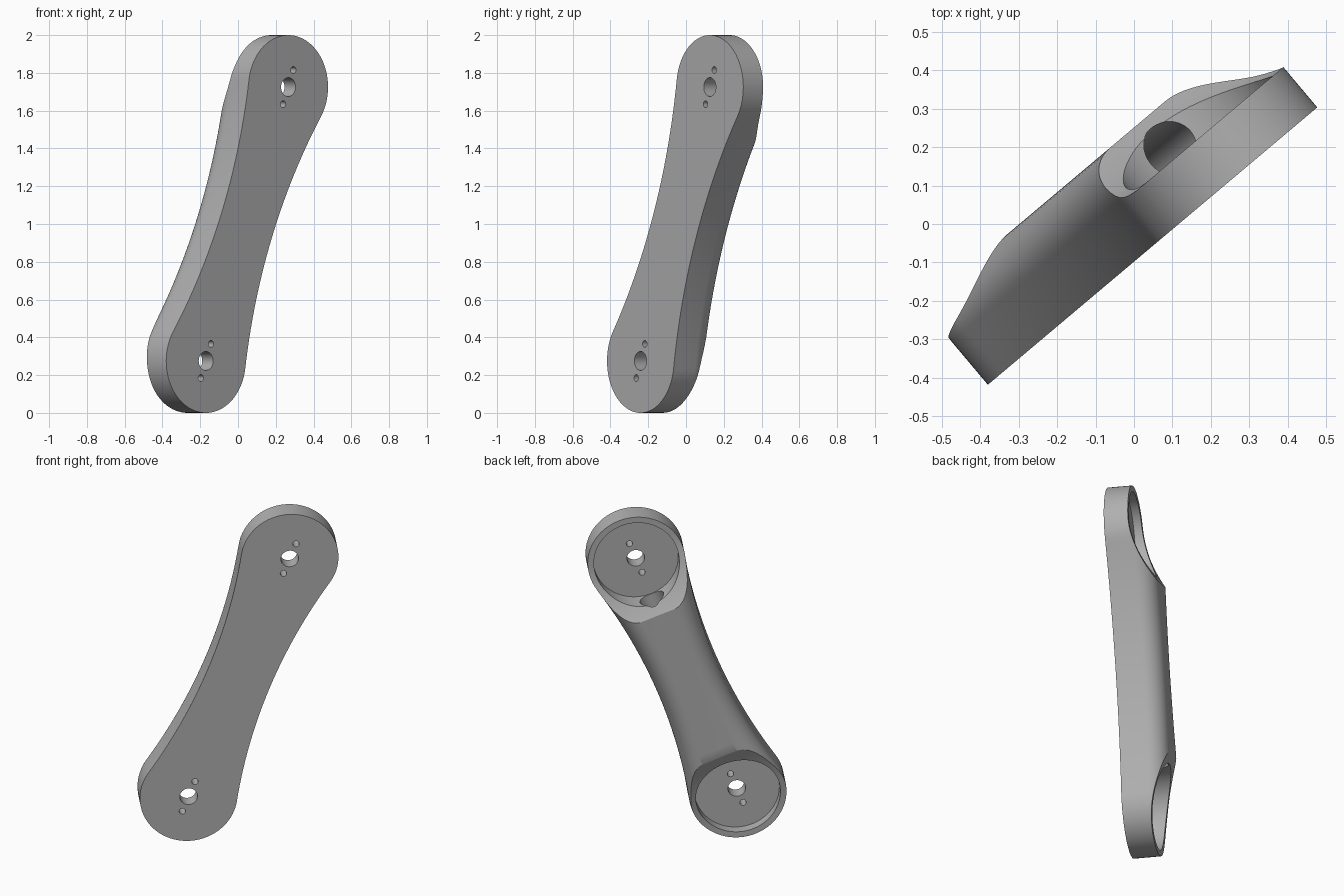
import bpy, bmesh, math
from mathutils import Matrix, Vector

if "Cube" in bpy.data.objects:
    bpy.data.objects.remove(bpy.data.objects["Cube"], do_unlink=True)

HALF = 0.779      # arm centre to pivot
END_R = 0.275     # round end radius
WAIST = 0.186     # half width at the middle
THICK = 0.267     # full depth
FILLET = 0.12     # rounding of the back edges
FLOOR = 0.09      # pocket floor thickness
SIDE_R = (WAIST**2 + HALF**2 - END_R**2) / (2 * (END_R - WAIST))
TILT = math.asin(HALF / (SIDE_R + END_R))

grey = bpy.data.materials.new("satin grey")
grey.use_nodes = True
colour = (0.43, 0.43, 0.43, 1)
grey.diffuse_color = colour
grey.node_tree.nodes["Principled BSDF"].inputs["Base Color"].default_value = colour


def make_object(name, bm):
    bmesh.ops.recalc_face_normals(bm, faces=bm.faces)
    mesh = bpy.data.meshes.new(name)
    bm.to_mesh(mesh)
    bm.free()
    obj = bpy.data.objects.new(name, mesh)
    bpy.context.collection.objects.link(obj)
    mesh.materials.append(grey)
    return obj


def loft(name, rings):
    """Skin a stack of matching point loops and cap both ends."""
    bm = bmesh.new()
    loops = [[bm.verts.new(p) for p in ring] for ring in rings]
    for a, b in zip(loops, loops[1:]):
        for i in range(len(a)):
            j = (i + 1) % len(a)
            bm.faces.new((a[i], a[j], b[j], b[i]))
    bm.faces.new(loops[0])
    bm.faces.new(loops[-1])
    return make_object(name, bm)


def outline(inset, depth, end_steps=48, side_steps=28):
    """Waisted bar: round ends joined by tangent concave sides."""
    half = []
    r, big = END_R - inset, SIDE_R + inset
    for i in range(end_steps + 1):
        a = -TILT + (math.pi + 2 * TILT) * i / end_steps
        half.append((r * math.cos(a), HALF + r * math.sin(a)))
    for i in range(1, side_steps):
        a = TILT * (1 - 2 * i / side_steps)
        half.append((-(WAIST + SIDE_R) + big * math.cos(a), big * math.sin(a)))
    return [(k * x, depth, k * z) for k in (1, -1) for x, z in half]


def rod(name, radius, start, end, sides=64):
    start, end = Vector(start), Vector(end)
    bm = bmesh.new()
    turn = (end - start).to_track_quat('Z', 'Y').to_matrix().to_4x4()
    bmesh.ops.create_cone(bm, cap_ends=True, segments=sides, radius1=radius,
                          radius2=radius, depth=(end - start).length,
                          matrix=Matrix.Translation((start + end) / 2) @ turn)
    return make_object(name, bm)


def ramp(name, sign, land, begin, bend):
    """Curved sweep that thins the back of one end."""
    profile = [(0.5, 0.5), (0.5, land)]
    low = begin - math.sqrt((THICK + 0.03 - land) / bend)
    for i in range(25):
        s = begin + (low - begin) * i / 24
        profile.append((s, land + bend * (begin - s)**2))
    profile.append((low, 0.5))
    return loft(name, [[(x, d, sign * (HALF + s)) for s, d in profile]
                       for x in (-0.5, 0.5)])


def cut(target, cutter):
    cutter.hide_render = True
    mod = target.modifiers.new("cut", 'BOOLEAN')
    mod.operation, mod.solver, mod.object = 'DIFFERENCE', 'EXACT', cutter
    bpy.context.view_layer.update()
    result = bpy.data.meshes.new_from_object(
        target.evaluated_get(bpy.context.evaluated_depsgraph_get()))
    target.modifiers.clear()
    target.data = result
    bpy.data.objects.remove(cutter, do_unlink=True)


# Arm body with a sharp front edge and a rounded back edge
rings = [outline(0, 0)]
for i in range(13):
    a = math.pi / 2 * i / 12
    rings.append(outline(FILLET * (1 - math.cos(a)),
                         THICK - FILLET + FILLET * math.sin(a)))
arm = loft("link_arm", rings)

# Thinned ends
cut(arm, ramp("upper_ramp", 1, 0.137, 0.08, 0.9))
cut(arm, ramp("lower_ramp", -1, 0.155, 0.2, 0.45))

# Round pockets, pivot holes and screw holes
for sign in (1, -1):
    z = sign * HALF
    cut(arm, rod("pocket", 0.24, (0, FLOOR, z), (0, 0.5, z), 96))
    for radius, offset in ((0.05, 0), (0.018, 0.097), (0.018, -0.097)):
        cut(arm, rod("hole", radius, (0, -0.1, z + offset),
                     (0, 0.12, z + offset), 32))

# Channel running lengthwise between the pockets
reach = HALF - 0.15
cut(arm, rod("channel", 0.072, (0, 0.165, -reach), (0, 0.165, reach), 48))

# Lean the arm and turn it into place
arm.data.transform(Matrix.Translation((0, 0, 1))
                   @ Matrix.Rotation(math.radians(40.1), 4, 'Z')
                   @ Matrix.Rotation(math.radians(21.46), 4, 'Y')
                   @ Matrix.Translation((0, -0.075, 0)))
bpy.ops.object.select_all(action='DESELECT')
arm.select_set(True)
bpy.context.view_layer.objects.active = arm
bpy.ops.object.shade_smooth_by_angle(angle=math.radians(25))
